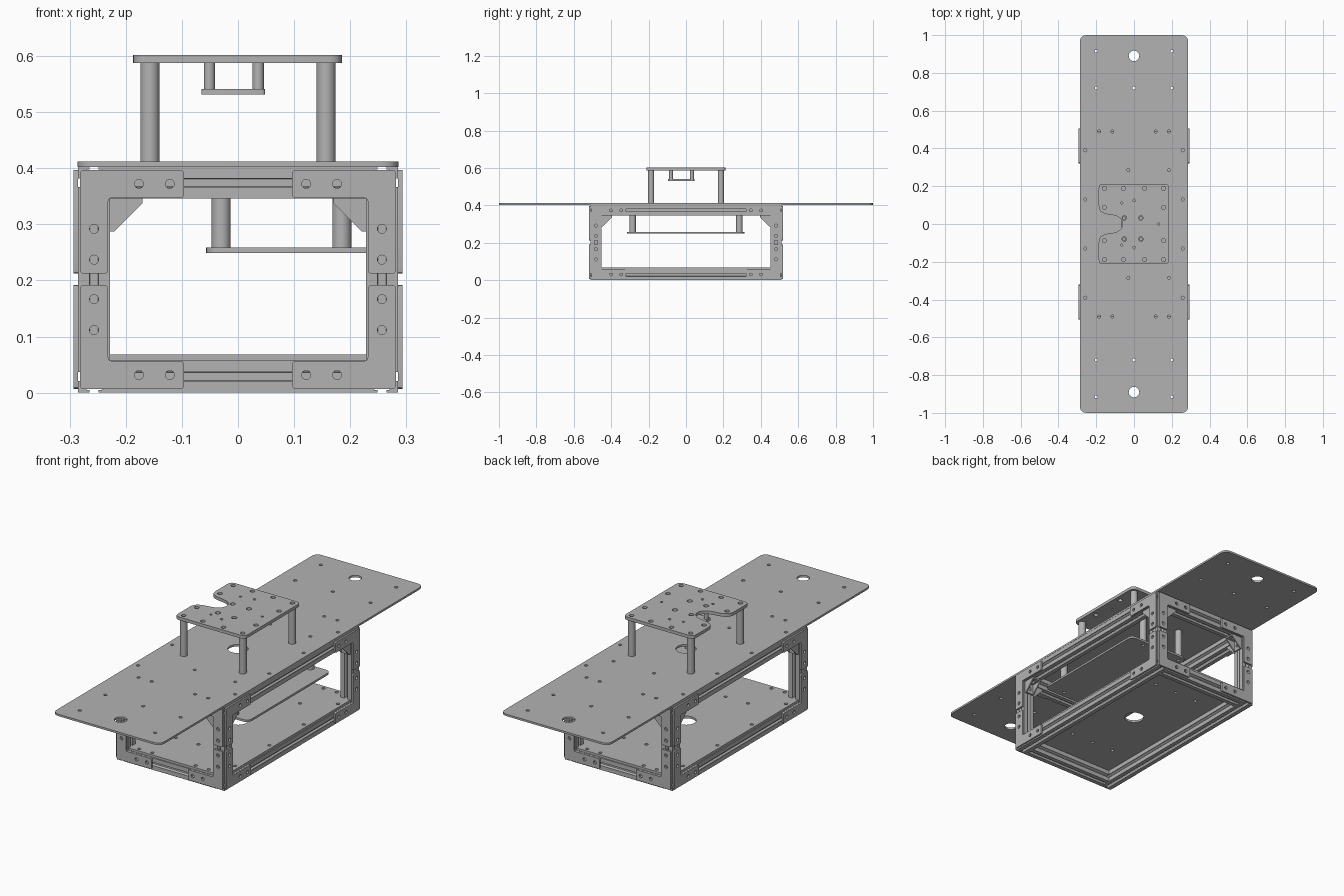
import bpy, bmesh, math
from mathutils import Vector, Matrix

cube = bpy.data.objects.get("Cube")
if cube:
    bpy.data.objects.remove(cube, do_unlink=True)

grey = bpy.data.materials.new("metal_grey")
grey.use_nodes = True
grey.diffuse_color = (0.45, 0.45, 0.45, 1)
for node in grey.node_tree.nodes:
    if node.type == 'BSDF_PRINCIPLED':
        node.inputs["Base Color"].default_value = grey.diffuse_color

X, Y, Z = Vector((1, 0, 0)), Vector((0, 1, 0)), Vector((0, 0, 1))
SIDES = (-1, 1)


def circle(x, y, r, n=20):
    return [(x + r * math.cos(2 * math.pi * i / n), y + r * math.sin(2 * math.pi * i / n))
            for i in range(n)]


def rect(x0, x1, y0, y1):
    return [(x0, y0), (x1, y0), (x1, y1), (x0, y1)]


def rounded(points, r, steps=5):
    """Replace each corner by a short curve."""
    out = []
    for i, p in enumerate(points):
        p = Vector(p)
        a, b = Vector(points[i - 1]) - p, Vector(points[(i + 1) % len(points)]) - p
        p0 = p + a.normalized() * min(r, a.length * 0.48)
        p1 = p + b.normalized() * min(r, b.length * 0.48)
        for k in range(steps + 1):
            t = k / steps
            out.append(tuple(p0 * (1 - t) ** 2 + p * 2 * t * (1 - t) + p1 * t * t))
    return out


def frame(u, v, origin):
    """Matrix whose local x and y run along u and v."""
    m = Matrix((u, v, u.cross(v))).transposed().to_4x4()
    m.translation = Vector(origin)
    return m


def add_slab(bm, outline, holes, thickness, matrix):
    """Add an extruded outline with holes, centred on its local z."""
    curve = bpy.data.curves.new("outline", 'CURVE')
    curve.dimensions, curve.fill_mode = '2D', 'BOTH'
    curve.extrude = thickness / 2
    for loop in [outline] + list(holes):
        s = curve.splines.new('POLY')
        s.points.add(len(loop) - 1)
        for pt, (x, y) in zip(s.points, loop):
            pt.co = (x, y, 0, 1)
        s.use_cyclic_u = True
    ob = bpy.data.objects.new("outline", curve)
    bpy.context.scene.collection.objects.link(ob)
    dg = bpy.context.evaluated_depsgraph_get()
    mesh = bpy.data.meshes.new_from_object(ob.evaluated_get(dg))
    mesh.transform(matrix)
    bm.from_mesh(mesh)
    bpy.data.objects.remove(ob, do_unlink=True)
    bpy.data.curves.remove(curve)
    bpy.data.meshes.remove(mesh)


def make(name, slabs):
    bm = bmesh.new()
    for slab in slabs:
        add_slab(bm, *slab)
    bmesh.ops.remove_doubles(bm, verts=bm.verts, dist=1e-5)
    bmesh.ops.recalc_face_normals(bm, faces=bm.faces)
    mesh = bpy.data.meshes.new(name)
    bm.to_mesh(mesh)
    bm.free()
    mesh.materials.clear()
    mesh.materials.append(grey)
    for p in mesh.polygons:
        p.material_index = 0
    ob = bpy.data.objects.new(name, mesh)
    bpy.context.scene.collection.objects.link(ob)
    bpy.ops.object.select_all(action='DESELECT')
    ob.select_set(True)
    bpy.context.view_layer.objects.active = ob
    bpy.ops.object.shade_smooth_by_angle(angle=math.radians(30))
    return ob


def level(name, outline, holes, z0, z1):
    make(name, [(outline, holes, z1 - z0, frame(X, Y, (0, 0, (z0 + z1) / 2)))])


def mirrored(spots, r):
    """Round holes repeated to all four quadrants."""
    spots = {(sx * x, sy * y) for x, y in spots for sx in SIDES for sy in SIDES}
    return [circle(x, y, r, 14) for x, y in sorted(spots)]


def standoffs(name, spots, r, z0, z1):
    make(name, [(circle(0, 0, r, 24), [], z1 - z0, frame(X, Y, (x, y, (z0 + z1) / 2)))
                for x, y in spots])


# Slotted frame rails
H = 0.0285
CX, CY, LOW, HIGH = 0.285 - H, 0.51 - H, H, 0.374
side = [(H, -H), (H, -.008), (H - .005, -.008), (H - .005, -.014), (.0125, -.007),
        (.0125, .007), (H - .005, .014), (H - .005, .008), (H, .008)]
profile = []
for q in range(4):
    for x, y in side:
        profile.append((x, y))
    side = [(-y, x) for x, y in side]
bore = [circle(0, 0, 0.006, 12)]
make("long_rails", [(profile, bore, 2 * (CY + H), frame(Z, X, (s * CX, 0, z)))
                    for s in SIDES for z in (LOW, HIGH)])
make("cross_rails", [(profile, bore, 2 * (CX - H), frame(Y, Z, (0, s * CY, z)))
                     for s in SIDES for z in (LOW, HIGH)])
make("corner_posts", [(profile, bore, HIGH - LOW - 2 * H, frame(X, Y, (sx * CX, sy * CY, (LOW + HIGH) / 2)))
                      for sx in SIDES for sy in SIDES])

# Flat L brackets on the outer faces
W, L = 0.025, 0.16
ell = rounded([(-W, -W), (L, -W), (L, W), (W, W), (W, L), (-W, L)], 0.007, 3)
ell_holes = [circle(x, y, 0.008, 16) for d in (0.08, 0.135) for x, y in ((d, 0), (0, d))]
end_plates, side_plates = [], []
for sx in SIDES:
    for sy in SIDES:
        for z, up in ((LOW + .003, Z), (HIGH - .002, -Z)):
            end_plates.append((ell, ell_holes, 0.009, frame(-sx * X, up, (sx * CX, sy * 0.5145, z))))
            side_plates.append((ell, ell_holes, 0.008, frame(-sy * Y, up, (sx * 0.289, sy * CY, z))))
make("end_brackets", end_plates)
make("side_brackets", side_plates)

# Hollow gussets inside the upper corners
G = 0.058
cheek = [(0, 0), (G, 0), (G, .008), (.008, G), (0, G)]
gussets = []
for sx in SIDES:
    for sy in SIDES:
        for u, across, o in ((-sx * X, Y, Vector((sx * (CX - H), sy * CY, HIGH - H))),
                             (-sy * Y, X, Vector((sx * CX, sy * (CY - H), HIGH - H)))):
            for s in SIDES:
                gussets.append((cheek, [], 0.006, frame(u, -Z, o + across * s * 0.021)))
            leg = rect(0, G, -0.02, 0.02)
            gussets.append((leg, [circle(0.032, 0, 0.009, 14)], 0.007, frame(u, across, o - Z * 0.0035)))
            gussets.append((leg, [circle(0.032, 0, 0.009, 14)], 0.007, frame(-Z, across, o + u * 0.0035)))
make("corner_gussets", gussets)

# Long top plate
shelf_spots = [(x, y) for x in (-0.03, 0.185) for y in (-0.285, 0.285)]
top_holes = mirrored([(.2, .915), (.2, .72), (0, .72), (.185, .49), (.115, .49),
                      (.258, .39), (.258, .13)], 0.008)
top_holes += [circle(x, y, 0.008, 14) for x, y in shelf_spots]
top_holes += [circle(0, y, 0.028) for y in (-0.89, 0.89)] + [circle(0, 0, 0.045, 28)]
level("top_plate", rounded(rect(-.286, .286, -1, 1), 0.035), top_holes, 0.4025, 0.412)

# Bottom plate
level("bottom_plate", rect(-.28, .28, -.505, .505),
      mirrored([(.185, .485), (.115, .485), (.258, .39), (.258, .13), (.12, .3), (0, .3)], 0.008)
      + [circle(0, 0, 0.045, 28)], 2 * H, 0.068)

# Hanging shelf under the top plate
level("hanging_shelf", rounded(rect(-.057, .275, -.315, .312), 0.03),
      [circle(x, y, 0.008, 14) for x, y in shelf_spots], 0.249, 0.259)
standoffs("shelf_standoffs", shelf_spots, 0.017, 0.259, 0.4025)

# Raised deck with a notch in one side
notch = [(-.187, .078), (-.165, .056), (-.085, .042), (-.06, .015)]
deck = [(-.187, -.2125), (.185, -.2125), (.185, .2125), (-.187, .2125)]
deck += notch + [(x, -y) for x, y in reversed(notch)]
small_spots = [(x, y) for x in (-0.051, 0.036) for y in (-0.08, 0.032)]
deck_holes = mirrored([(.157, .188), (.055, .188), (.157, .088)], 0.011)
deck_holes += [circle(x, y, 0.012, 14) for x, y in small_spots]
deck_holes += mirrored([(0, .125)], 0.007)
deck_holes += [circle(x, y, 0.006, 12) for x, y in ((-.065, .112), (-.065, -.112), (.13, 0))]
level("raised_deck", rounded(deck, 0.025), deck_holes, 0.587, 0.602)
standoffs("deck_standoffs", [(sx * .157, sy * .187) for sx in SIDES for sy in SIDES],
          0.017, 0.412, 0.587)

# Small tray under the deck
level("small_tray", rounded(rect(-.065, .048, -.097, .045), 0.006),
      [circle(x, y, 0.006, 12) for x, y in small_spots], 0.531, 0.541)
standoffs("tray_standoffs", small_spots, 0.01, 0.541, 0.587)
